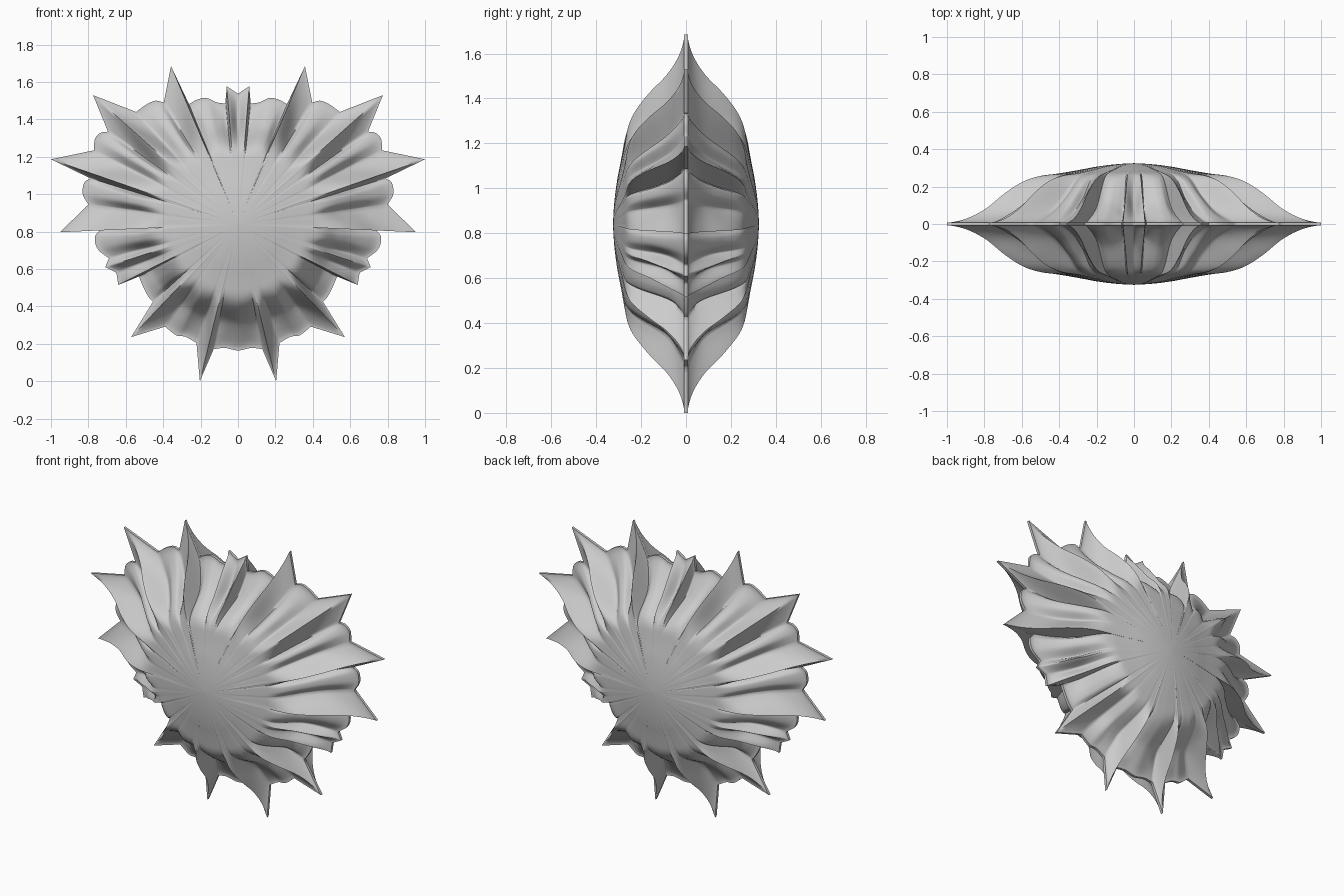
import bpy, bmesh, math
from mathutils import Vector

if "Cube" in bpy.data.objects:
    bpy.data.objects.remove(bpy.data.objects["Cube"])

CENTRE = Vector((0.0, 0.84))
SEG, RINGS = 7, 44

# Half outline (x, z, kind): T spike tip, S small tip, C crease, M scallop
HALF = [
    (0, 1.537, 'C'), (0.06, 1.577, 'S'), (0.068, 1.485, 'C'),
    (0.115, 1.492, 'M'), (0.17, 1.515, 'M'), (0.22, 1.505, 'M'), (0.262, 1.482, 'C'),
    (0.358, 1.685, 'T'), (0.397, 1.49, 'C'),
    (0.44, 1.50, 'M'), (0.49, 1.48, 'M'), (0.545, 1.44, 'C'),
    (0.775, 1.53, 'T'), (0.695, 1.335, 'C'),
    (0.735, 1.328, 'M'), (0.765, 1.296, 'M'), (0.77, 1.235, 'C'),
    (1.0, 1.187, 'T'), (0.79, 1.085, 'C'),
    (0.823, 1.06, 'M'), (0.83, 1.0, 'M'), (0.80, 0.945, 'C'),
    (0.952, 0.797, 'T'), (0.735, 0.812, 'C'),
    (0.765, 0.77, 'M'), (0.75, 0.707, 'M'), (0.69, 0.657, 'C'),
    (0.71, 0.61, 'S'), (0.65, 0.58, 'C'), (0.64, 0.515, 'S'), (0.53, 0.56, 'C'),
    (0.50, 0.49, 'M'), (0.475, 0.447, 'M'), (0.455, 0.425, 'C'),
    (0.572, 0.236, 'T'), (0.39, 0.292, 'C'),
    (0.33, 0.246, 'M'), (0.28, 0.238, 'M'), (0.222, 0.205, 'C'),
    (0.204, 0.0, 'T'), (0.13, 0.172, 'C'), (0.07, 0.178, 'M'), (0, 0.165, 'M'),
]

# Half thickness from the middle (0) to the rim (1), in tenths
PROFILE = {
    'T': [.325, .318, .303, .285, .271, .259, .232, .172, .088, .032, .008],
    'S': [.325, .318, .305, .290, .276, .262, .238, .195, .14, .075, .008],
    'M': [.325, .318, .305, .290, .276, .260, .230, .168, .10, .047, .008],
    'C': [.325, .318, .305, .290, .276, .256, .205, .130, .07, .034, .008],
    'dome': [.325, .319, .306, .287, .270, .256, .222, .17, .11, .05, .01],
}


def height(kind, s):
    p = PROFILE[kind]
    i = min(int(s * 10), 9)
    t = s * 10 - i
    a, b, c, d = p[max(i - 1, 0)], p[i], p[i + 1], p[min(i + 2, 10)]
    return b + 0.5 * t * (c - a + t * (2 * a - 5 * b + 4 * c - d + t * (3 * (b - c) + d - a)))


def smoothstep(a, b, x):
    t = max(0.0, min(1.0, (x - a) / (b - a)))
    return t * t * (3 - 2 * t)


def outline():
    """Closed outline samples: (point, kind_a, kind_b, blend)."""
    keys = HALF + [(-x, z, k) for x, z, k in HALF[-2:0:-1]]
    n = len(keys)
    pts = [Vector(k[:2]) for k in keys]
    out = []
    for i in range(n):
        j = (i + 1) % n
        a, b, ka, kb = pts[i], pts[j], keys[i][2], keys[j][2]
        ma = (b - pts[i - 1]) / 2 if ka == 'M' else b - a
        mb = (pts[(j + 1) % n] - a) / 2 if kb == 'M' else b - a
        for q in range(SEG):
            t = q / SEG
            p = (a * (2*t**3 - 3*t*t + 1) + ma * (t**3 - 2*t*t + t)
                 + b * (3*t*t - 2*t**3) + mb * (t**3 - t*t))
            out.append((p, ka, kb, t))
    return out


def ring_heights(rays, u):
    """Pleated rim blended into a smooth domed middle, slightly softened."""
    hs = []
    for p, ka, kb, t in rays:
        r = (p - CENTRE).length * u
        pleat = height(ka, u) * (1 - t) + height(kb, u) * t
        w = smoothstep(0.36, 0.54, r)
        hs.append(height('dome', min(r, 1.0)) * (1 - w) + pleat * w)
    for _ in range(4):
        hs = [(hs[i - 1] + 2 * h + hs[(i + 1) % len(hs)]) / 4 for i, h in enumerate(hs)]
    return hs


# Inflated sunburst: front and back shells sharing a thin seam
bm = bmesh.new()
rays = outline()
n = len(rays)
steps = [0.985 * (k / RINGS) for k in range(1, RINGS + 1)] + [1.0]
shells = []
for side in (-1, 1):
    mid = bm.verts.new((0, side * 0.325, CENTRE.y))
    rings = []
    for s in steps:
        # the last strip is the flat welded seam
        hs = ring_heights(rays, min(s / 0.985, 1.0))
        ring = []
        for (p, *_), h in zip(rays, hs):
            q = CENTRE.lerp(p, s)
            ring.append(bm.verts.new((q.x, side * h, q.y)))
        rings.append(ring)
    for i in range(n):
        j = (i + 1) % n
        bm.faces.new((mid, rings[0][i], rings[0][j]))
        for a, b in zip(rings, rings[1:]):
            bm.faces.new((a[i], b[i], b[j], a[j]))
    shells.append(rings[-1])
for i in range(n):
    j = (i + 1) % n
    bm.faces.new((shells[0][i], shells[1][i], shells[1][j], shells[0][j]))
bmesh.ops.recalc_face_normals(bm, faces=bm.faces)

mesh = bpy.data.meshes.new("sunburst_balloon")
bm.to_mesh(mesh)
bm.free()
balloon = bpy.data.objects.new("sunburst_balloon", mesh)
bpy.context.collection.objects.link(balloon)
bpy.context.view_layer.objects.active = balloon
balloon.select_set(True)
bpy.ops.object.shade_smooth_by_angle(angle=math.radians(80))
